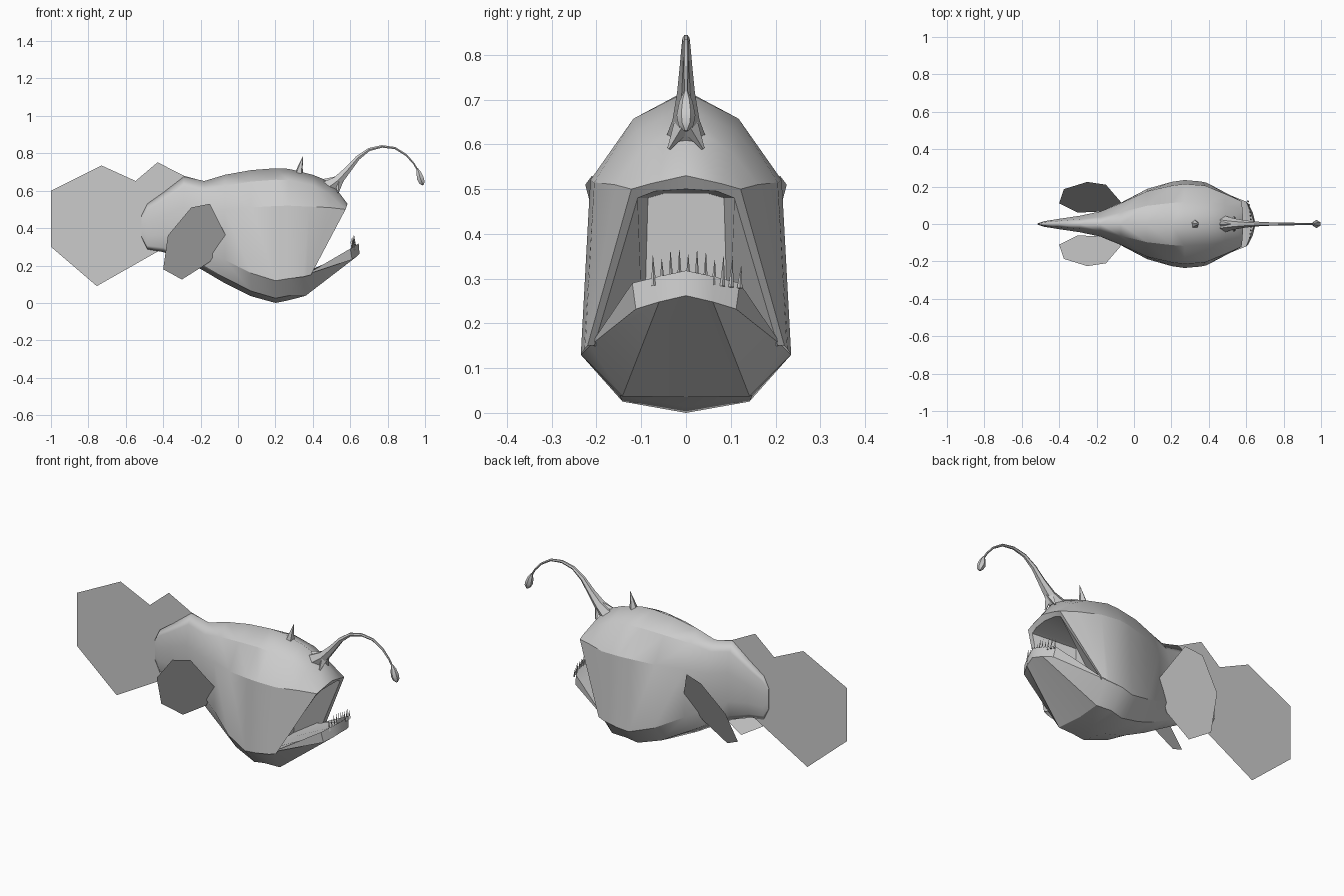
import bpy, bmesh, math
from mathutils import Vector

if "Cube" in bpy.data.objects:
    bpy.data.objects.remove(bpy.data.objects["Cube"])

grey = bpy.data.materials.new("plain_grey")
grey.diffuse_color = (0.6, 0.6, 0.6, 1)
grey.use_nodes = True
grey.node_tree.nodes["Principled BSDF"].inputs["Base Color"].default_value = grey.diffuse_color


def finish(name, bm, mirror=False, angle=None):
    bmesh.ops.remove_doubles(bm, verts=bm.verts, dist=0.0002)
    bmesh.ops.recalc_face_normals(bm, faces=bm.faces)
    me = bpy.data.meshes.new(name)
    bm.to_mesh(me)
    bm.free()
    me.materials.append(grey)
    ob = bpy.data.objects.new(name, me)
    bpy.context.collection.objects.link(ob)
    if angle:
        bpy.ops.object.select_all(action='DESELECT')
        ob.select_set(True)
        bpy.context.view_layer.objects.active = ob
        bpy.ops.object.shade_smooth_by_angle(angle=math.radians(angle))
    if mirror:
        m = ob.modifiers.new("Mirror", 'MIRROR')
        m.use_axis = (False, True, False)
        m.merge_threshold = 0.001
    return ob


def face(bm, pts):
    bm.faces.new([bm.verts.new(p) for p in pts])


def loft(bm, rings):
    for a, b in zip(rings, rings[1:]):
        for i in range(len(a) - 1):
            face(bm, (a[i], a[i + 1], b[i + 1], b[i]))


def tube(bm, path, sides=6):
    """Tapered tube along (x, y, z, radius) points."""
    pts = [Vector(p[:3]) for p in path]
    rings = []
    for i, p in enumerate(pts):
        d = (pts[min(i + 1, len(pts) - 1)] - pts[max(i - 1, 0)]).normalized()
        u = Vector((0, 1, 0))
        u = (u - d * u.dot(d)).normalized()
        v = d.cross(u)
        r = max(path[i][3], 0.0005)
        rings.append([p + r * (math.cos(k * math.tau / sides) * u + math.sin(k * math.tau / sides) * v)
                      for k in range(sides + 1)])
    loft(bm, rings)
    face(bm, rings[0][:-1])
    face(bm, rings[-1][:-1])


# Body: half cross-sections blending from oval tail to deep belly
TAIL = [(0, 1), (.6, .87), (1, .6), (.9, .3), (.5, .08), (0, 0)]
BELLY = [(0, 1), (.5, .915), (.91, .72), (1, .165), (.63, .035), (0, 0)]
STATIONS = [(-.515, .003, .47, .35), (-.485, .014, .53, .287), (-.40, .028, .59, .272),
            (-.29, .045, .675, .232), (-.18, .07, .652, .17), (-.07, .118, .685, .105),
            (.07, .19, .71, .036), (.2, .225, .72, 0), (.27, .235, .717, .014)]


def section(x, w, top, bottom):
    t = min(1, max(0, (x + .45) / .6))
    return [(x, w * (a[0] + (b[0] - a[0]) * t),
             bottom + (top - bottom) * (a[1] + (b[1] - a[1]) * t)) for a, b in zip(TAIL, BELLY)]


body = [section(*s) for s in STATIONS]
bm = bmesh.new()
loft(bm, body)
face(bm, body[0])

# Upper head, lip and mouth cavity
last = body[-1]
cavity = [(.30, 0, .49), (.30, .05, .49), (.30, .085, .48), (.28, .095, .12)]
loft(bm, [last[:4],
          [(.40, 0, .685), (.40, .11, .63), (.38, .205, .515), (.35, .228, .14)],
          [(.50, 0, .645), (.485, .10, .585), (.49, .16, .51), (.37, .225, .145)],
          [(.585, 0, .53), (.58, .08, .512), (.575, .122, .50), (.39, .22, .15)],
          [(.57, 0, .50), (.565, .07, .495), (.56, .108, .48), (.38, .205, .15)],
          cavity])
face(bm, cavity + [(.28, 0, .12)])

# Lower jaw with raised lip and mouth floor
jaw = [last[3:],
       [(.36, .215, .15), (.36, .142, .037), (.35, 0, .035)],
       [(.61, .112, .232), (.635, .06, .248), (.65, 0, .262)],
       [(.60, .12, .29), (.625, .06, .305), (.645, 0, .318)],
       [(.57, .105, .255), (.58, .05, .262), (.59, 0, .27)],
       [(.28, .20, .13), (.28, .095, .12), (.28, 0, .12)]]
loft(bm, jaw)
rim = [r[0] for r in jaw]
face(bm, (rim[0], rim[1], rim[5]))
face(bm, (rim[1], rim[2], rim[3]))
face(bm, (rim[1], rim[3], rim[4], rim[5]))
finish("body", bm, mirror=True, angle=28)

# Flat tail and dorsal fins
for name, outline in (
        ("tail_fin", [(-1, .6), (-.73, .735), (-.40, .585), (-.42, .28), (-.755, .09), (-1, .3)]),
        ("dorsal_fin", [(-.55, .65), (-.43, .752), (-.29, .68), (-.18, .65), (-.28, .55), (-.40, .56)])):
    bm = bmesh.new()
    face(bm, [(x, 0, z) for x, z in outline])
    finish(name, bm)

# Tilted side fins
bm = bmesh.new()
face(bm, [(x, -.225 + .242 * (x + .25) - .458 * (z - .51), z) for x, z in
          ((-.25, .51), (-.15, .53), (-.065, .36), (-.15, .22), (-.30, .125), (-.40, .18), (-.375, .36))])
finish("side_fins", bm, mirror=True)

# Lure stalk and hanging bulb
bm = bmesh.new()
tube(bm, [(.48, 0, .615, .045), (.535, 0, .655, .03), (.59, 0, .715, .02), (.64, 0, .775, .014),
          (.70, 0, .82, .01), (.77, 0, .837, .008), (.84, 0, .828, .007), (.90, 0, .79, .006),
          (.94, 0, .745, .005), (.96, 0, .71, .005)])
finish("lure_stalk", bm, angle=40)
bm = bmesh.new()
tube(bm, [(.958, 0, .72, .004), (.967, 0, .695, .015), (.975, 0, .665, .021),
          (.984, 0, .643, .017), (.988, 0, .63, .005)])
finish("lure_bulb", bm, angle=40)
# Low flanges at the foot of the stalk
bm = bmesh.new()
for tip in ((.44, 0, .655, .004), (.535, .038, .59, .004), (.535, -.038, .59, .004)):
    tube(bm, [(.54, 0, .655, .025), tip], 4)
finish("stalk_foot", bm)

# Back spike
bm = bmesh.new()
tube(bm, [(.325, 0, .69, .023), (.335, 0, .735, .012), (.348, 0, .785, 0)], 5)
finish("back_spike", bm)

# Row of thin lower teeth
bm = bmesh.new()
for i in range(11):
    y = -.072 + i * .0192
    x = .628 - 1.2 * y * y
    z = .305 - .12 * abs(y)
    h = .062 - .012 * (i % 3 == 1) - .1 * abs(y)
    tube(bm, [(x, y, z - .012, .006), (x - .008, y * 1.03, z + h, 0)], 4)
finish("lower_teeth", bm)
